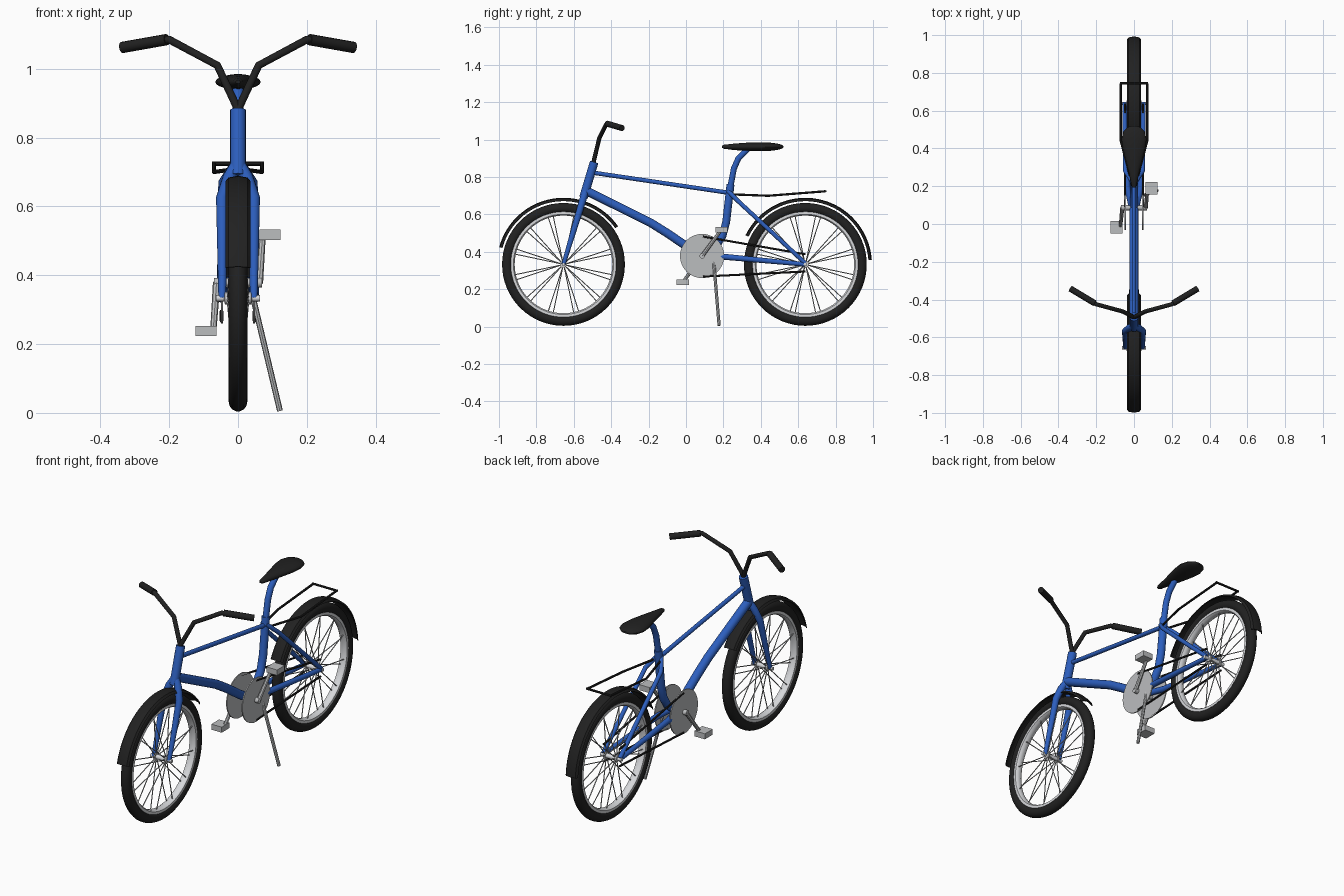
import bpy, bmesh, math
from mathutils import Vector

if "Cube" in bpy.data.objects:
    bpy.data.objects.remove(bpy.data.objects["Cube"])


def material(name, rgb):
    m = bpy.data.materials.new(name)
    m.diffuse_color = (*rgb, 1)
    m.use_nodes = True
    m.node_tree.nodes["Principled BSDF"].inputs["Base Color"].default_value = m.diffuse_color
    return m


BLUE = material("blue_paint", (0.026, 0.114, 0.515))
BLACK = material("black_rubber", (0.015, 0.015, 0.015))
GREY = material("grey_metal", (0.50, 0.51, 0.52))
LIGHT = material("bright_rim", (0.68, 0.69, 0.71))


def loft(bm, rings, closed=False):
    """Skin a list of point rings; cap the ends unless closed."""
    vs = [[bm.verts.new(p) for p in r] for r in rings]
    n = len(vs[0])
    for i in range(len(vs) if closed else len(vs) - 1):
        a, b = vs[i], vs[(i + 1) % len(vs)]
        for j in range(n):
            k = (j + 1) % n
            bm.faces.new((a[j], a[k], b[k], b[j]))
    if not closed:
        bm.faces.new(vs[0])
        bm.faces.new(vs[-1])


def tube(bm, pts, radii, sides=12):
    """Mitred round tube along a path; radii is one number or one per point."""
    pts = [Vector(p) for p in pts]
    if not isinstance(radii, (list, tuple)):
        radii = [radii] * len(pts)
    rings, u = [], None
    for i, p in enumerate(pts):
        d0 = (p - pts[max(i - 1, 0)]).normalized()
        d1 = (pts[min(i + 1, len(pts) - 1)] - p).normalized()
        t = (d0 + d1).normalized()
        if u is None:
            u = t.cross(Vector((1, 0, 0)) if abs(t.x) < 0.8 else Vector((0, 0, 1)))
        u = (u - t * u.dot(t)).normalized()
        w = t.cross(u)
        rings.append([p + radii[i] * (math.cos(2 * math.pi * k / sides) * u +
                                      math.sin(2 * math.pi * k / sides) * w)
                      for k in range(sides)])
    loft(bm, rings)


def mirror(p, s):
    return (p[0] * s, p[1], p[2])


def pair(bm, pts, radii, sides=12):
    for s in (1, -1):
        tube(bm, [mirror(p, s) for p in pts], radii, sides)


def lathe(bm, profile, centre, a0=0, a1=360, steps=64):
    """Turn (x, radius) points around a wheel axle, angles in degrees."""
    full = a1 - a0 == 360
    rings = []
    for i in range(steps if full else steps + 1):
        a = math.radians(a0 + (a1 - a0) * i / steps)
        rings.append([(x, centre[0] + r * math.cos(a), centre[1] + r * math.sin(a))
                      for x, r in profile])
    loft(bm, rings, full)


def box(bm, c, size):
    (x, y, z), (a, b, h) = c, [v / 2 for v in size]
    loft(bm, [[(x - a, y - b, z + k), (x + a, y - b, z + k),
               (x + a, y + b, z + k), (x - a, y + b, z + k)] for k in (-h, h)])


def part(name, mat, build):
    bm = bmesh.new()
    build(bm)
    bmesh.ops.recalc_face_normals(bm, faces=bm.faces)
    me = bpy.data.meshes.new(name)
    bm.to_mesh(me)
    bm.free()
    me.materials.append(mat)
    ob = bpy.data.objects.new(name, me)
    bpy.context.collection.objects.link(ob)
    bpy.ops.object.select_all(action='DESELECT')
    ob.select_set(True)
    bpy.context.view_layer.objects.active = ob
    bpy.ops.object.shade_smooth_by_angle(angle=math.radians(40))


AXLE_Z = 0.333
FRONT, REAR = (-0.655, AXLE_Z), (0.638, AXLE_Z)
CRANK = (0.086, 0.378)


def steer(x, z):
    """Point on the raked steering line."""
    return (x, FRONT[0] + (z - AXLE_Z) * 0.3, z)


# Wheels: tyre, rim, hub, spokes
tyre = [(0.027 * math.cos(2 * math.pi * k / 14), 0.301 + 0.028 * math.sin(2 * math.pi * k / 14))
        for k in range(14)]
rim = [(-0.02, 0.282), (0.02, 0.282), (0.02, 0.268), (0.01, 0.261), (-0.01, 0.261), (-0.02, 0.268)]
fender = [(-0.037, 0.340), (-0.028, 0.351), (0, 0.356), (0.028, 0.351), (0.037, 0.340),
          (0.033, 0.338), (0.025, 0.346), (0, 0.351), (-0.025, 0.346), (-0.033, 0.338)]


def spokes(bm, c):
    for s in (1, -1):
        for k in range(12):
            a = math.radians(k * 30 + 15)
            b = a + s * math.radians(3)
            tube(bm, [(s * 0.03, c[0] + 0.012 * math.cos(a), c[1] + 0.012 * math.sin(a)),
                      (s * 0.008, c[0] + 0.266 * math.cos(b), c[1] + 0.266 * math.sin(b))], 0.0026, 6)


def hub(bm, c):
    stations = [(-0.064, 0.009), (-0.04, 0.009), (-0.038, 0.018), (-0.03, 0.018), (-0.028, 0.012)]
    stations += [(-x, r) for x, r in reversed(stations)]
    tube(bm, [(x, *c) for x, r in stations], [r for x, r in stations])


for label, c, a0, a1 in (("front", FRONT, 35, 165), ("rear", REAR, 4, 154)):
    part(label + "_tyre", BLACK, lambda bm: lathe(bm, tyre, c))
    part(label + "_rim", LIGHT, lambda bm: lathe(bm, rim, c))
    part(label + "_spokes", GREY, lambda bm: spokes(bm, c))
    part(label + "_hub", LIGHT, lambda bm: hub(bm, c))
    part(label + "_fender", BLACK, lambda bm: lathe(bm, fender, c, a0, a1, 36))

# Steering: head tube, fork, handlebar, grips
part("head_tube", BLUE, lambda bm: tube(bm, [steer(0, 0.69), steer(0, 0.88)], 0.023, 16))
part("fork", BLUE, lambda bm: pair(bm, [steer(0.008, 0.715), steer(0.025, 0.685), steer(0.046, 0.625),
                                        steer(0.046, AXLE_Z)], [0.018, 0.019, 0.018, 0.011]))
part("handlebar", BLACK, lambda bm: pair(bm, [(0, -0.495, 0.87), (0.004, -0.492, 0.89),
                                              (0.06, -0.463, 1.01), (0.2, -0.425, 1.085),
                                              (0.22, -0.413, 1.083)], 0.0115))
part("grips", BLACK, lambda bm: pair(bm, [(0.207, -0.42, 1.085), (0.337, -0.342, 1.062)], 0.0165))

# Frame tubes
part("top_tube", BLUE, lambda bm: tube(bm, [(0, -0.495, 0.823), (0, 0.235, 0.715)], 0.0115))
part("down_tube", BLUE, lambda bm: tube(bm, [(0, -0.53, 0.725), (0, -0.19, 0.556), (0, -0.1, 0.5),
                                             (0, 0.01, 0.425), (0, 0.086, 0.378)], 0.023, 16))
part("seat_tube", BLUE, lambda bm: tube(bm, [(0, 0.086, 0.378), (0, 0.16, 0.43), (0, 0.195, 0.485),
                                             (0, 0.215, 0.56), (0, 0.238, 0.76)], 0.021, 16))
part("seat_post", BLUE, lambda bm: tube(bm, [(0, 0.236, 0.74), (0, 0.256, 0.845), (0, 0.28, 0.9),
                                             (0, 0.33, 0.95)], 0.016))
part("seat_stays", BLUE, lambda bm: pair(bm, [(0.01, 0.225, 0.725), (0.046, 0.28, 0.67),
                                              (0.05, REAR[0], AXLE_Z + 0.006)], 0.0115))
part("chain_stays", BLUE, lambda bm: pair(bm, [(0.015, 0.1, 0.385), (0.036, 0.2, 0.374),
                                               (0.05, REAR[0], AXLE_Z)], [0.016, 0.016, 0.012]))

# Saddle lofted from oval sections: y, half width, bottom, top
sections = [(0.192, 0.007, 0.957, 0.967), (0.205, 0.014, 0.951, 0.973), (0.26, 0.025, 0.944, 0.979),
            (0.33, 0.042, 0.940, 0.984), (0.40, 0.060, 0.938, 0.985), (0.45, 0.066, 0.940, 0.984),
            (0.49, 0.056, 0.945, 0.979), (0.512, 0.034, 0.952, 0.972), (0.52, 0.012, 0.957, 0.966)]


def oval(y, w, lo, hi):
    return [(w * math.cos(2 * math.pi * k / 20), y,
             (lo + hi) / 2 + (hi - lo) / 2 * math.sin(2 * math.pi * k / 20)) for k in range(20)]


part("saddle", BLACK, lambda bm: loft(bm, [oval(*s) for s in sections]))


# Luggage rack
def rack(bm):
    pair(bm, [(0.015, 0.23, 0.708), (0.07, 0.44, 0.7), (0.07, 0.745, 0.724)], 0.006, 8)
    tube(bm, [(-0.075, 0.745, 0.724), (0.075, 0.745, 0.724)], 0.006, 8)


part("luggage_rack", BLACK, rack)


# Drive: discs, chain, cranks, pedals
def discs(bm):
    for s in (1, -1):
        tube(bm, [(s * 0.043, *CRANK), (s * 0.049, *CRANK)], 0.118, 40)


part("chain_discs", GREY, discs)


def chains(bm):
    pair(bm, [(0.048, 0.09, 0.482), (0.048, REAR[0], 0.387)], 0.0055, 8)
    pair(bm, [(0.048, 0.09, 0.268), (0.048, REAR[0], 0.295)], 0.0055, 8)


part("chains", BLACK, chains)


def cranks(bm):
    tube(bm, [(-0.07, *CRANK), (0.07, *CRANK)], 0.014)
    for s in (1, -1):
        end = (s * 0.072, CRANK[0] + s * 0.104, CRANK[1] + s * 0.142)
        tube(bm, [(s * 0.062, *CRANK), end], [0.011, 0.009], 8)
        tube(bm, [end, (s * 0.118, end[1], end[2])], 0.006, 8)


part("cranks", GREY, cranks)


def pedals(bm):
    for s in (1, -1):
        box(bm, (s * 0.093, CRANK[0] + s * 0.104, CRANK[1] + s * 0.14), (0.062, 0.066, 0.03))


part("pedals", GREY, pedals)

# Kickstand
part("kickstand", GREY, lambda bm: tube(bm, [(0.04, 0.148, 0.35), (0.122, 0.177, 0.006)], 0.0085, 8))
